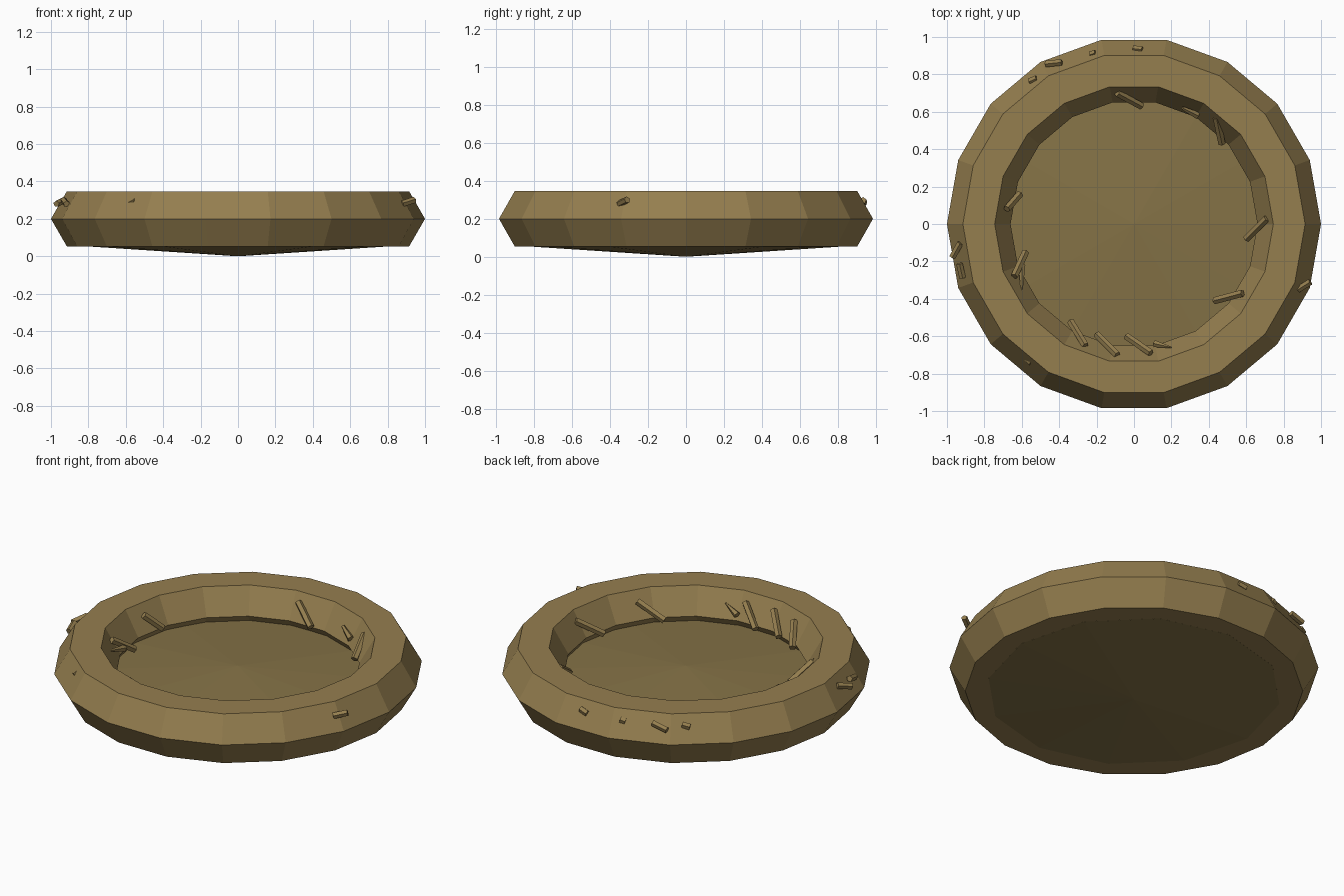
import bpy, bmesh
from math import cos, sin, pi
from mathutils import Vector

if "Cube" in bpy.data.objects:
    bpy.data.objects.remove(bpy.data.objects["Cube"])


def material(name, rgb):
    m = bpy.data.materials.new(name)
    m.diffuse_color = (*rgb, 1)
    m.use_nodes = True
    m.node_tree.nodes["Principled BSDF"].inputs["Base Color"].default_value = m.diffuse_color
    return m


STRAW = material("straw", (0.30, 0.21, 0.078))
LINING = material("lining", (0.235, 0.17, 0.062))


def make_object(name, bm, mat):
    bmesh.ops.recalc_face_normals(bm, faces=bm.faces)
    mesh = bpy.data.meshes.new(name)
    bm.to_mesh(mesh)
    bm.free()
    mesh.materials.append(mat)
    obj = bpy.data.objects.new(name, mesh)
    bpy.context.collection.objects.link(obj)
    return obj


def lathe(name, profile, sides, closed, mat):
    """Revolve (radius, z) points around z."""
    bm = bmesh.new()
    rings = [[bm.verts.new((r * cos(2 * pi * i / sides), r * sin(2 * pi * i / sides), z))
              for i in range(sides)] for r, z in profile]
    for k in range(len(rings) if closed else len(rings) - 1):
        a, b = rings[k], rings[(k + 1) % len(rings)]
        for i in range(sides):
            j = (i + 1) % sides
            bm.faces.new((a[i], a[j], b[j], b[i]))
    bmesh.ops.remove_doubles(bm, verts=bm.verts, dist=1e-5)
    return make_object(name, bm, mat)


def twig(name, a, b, r1=0.02, r2=0.02):
    """Five-sided stick from a to b, optionally tapered."""
    a, b = Vector(a), Vector(b)
    d = b - a
    bm = bmesh.new()
    bmesh.ops.create_cone(bm, cap_ends=True, segments=5, radius1=r1, radius2=r2, depth=d.length)
    bm.transform(d.to_track_quat('Z', 'Y').to_matrix().to_4x4())
    bmesh.ops.translate(bm, verts=bm.verts, vec=(a + b) / 2)
    return make_object(name, bm, STRAW)


# Nest rim: 18-sided ring with a hexagonal cross-section
rim = [(0.83 + 0.17 * cos(k * pi / 3), 0.2 + 0.17 * sin(k * pi / 3)) for k in range(6)]
lathe("nest_rim", rim, 18, True, STRAW)

# Nest floor: flattened low-poly lens, its edge buried in the rim
lathe("nest_floor", [(0, 0), (0.8, 0.0525), (0.8, 0.1575), (0, 0.21)], 12, False, LINING)

# Twigs on the inner wall: embedded end x, y, then free end x, y, end radius
inner = [
    (-0.09, 0.70, 0.04, 0.63, 0.02), (0.44, 0.57, 0.47, 0.43, 0.02),
    (0.71, 0.03, 0.60, -0.08, 0.02), (0.58, -0.37, 0.43, -0.41, 0.02),
    (0.09, -0.69, -0.04, -0.60, 0.02), (-0.09, -0.70, -0.20, -0.59, 0.02),
    (-0.26, -0.65, -0.34, -0.52, 0.02), (-0.64, -0.28, -0.58, -0.15, 0.02),
    (-0.68, 0.08, -0.61, 0.16, 0.02), (-0.60, -0.22, -0.60, -0.37, 0.004),
    (0.11, -0.64, 0.20, -0.66, 0.004), (0.34, 0.58, 0.26, 0.62, 0.01),
]
for n, (x1, y1, x2, y2, r) in enumerate(inner):
    z1, z2 = (0.30, 0.21) if r == 0.02 else (0.24, 0.28)
    twig(f"inner_twig_{n + 1}", (x1, y1, z1), (x2, y2, z2), 0.02, r)

# Twig ends poking out of the outer slope: centre x, y, direction x, y, half length
outer = [
    (-0.95, -0.14, 0.5, 0.9, 0.045), (-0.925, -0.25, -0.2, 0.9, 0.04),
    (0.91, -0.33, 0.8, 0.5, 0.04), (-0.56, -0.73, 0.5, -0.5, 0.018),
    (0.02, 0.935, 0.9, -0.1, 0.025), (-0.22, 0.91, 0.9, 0.3, 0.015),
    (-0.43, 0.86, 0.95, 0.1, 0.045), (-0.54, 0.77, 0.9, 0.4, 0.022),
]
for n, (x, y, dx, dy, h) in enumerate(outer):
    d = Vector((dx, dy, 0.25)).normalized() * h
    c = Vector((x, y, 0.29))
    twig(f"outer_twig_{n + 1}", c - d, c + d, 0.018, 0.018)
